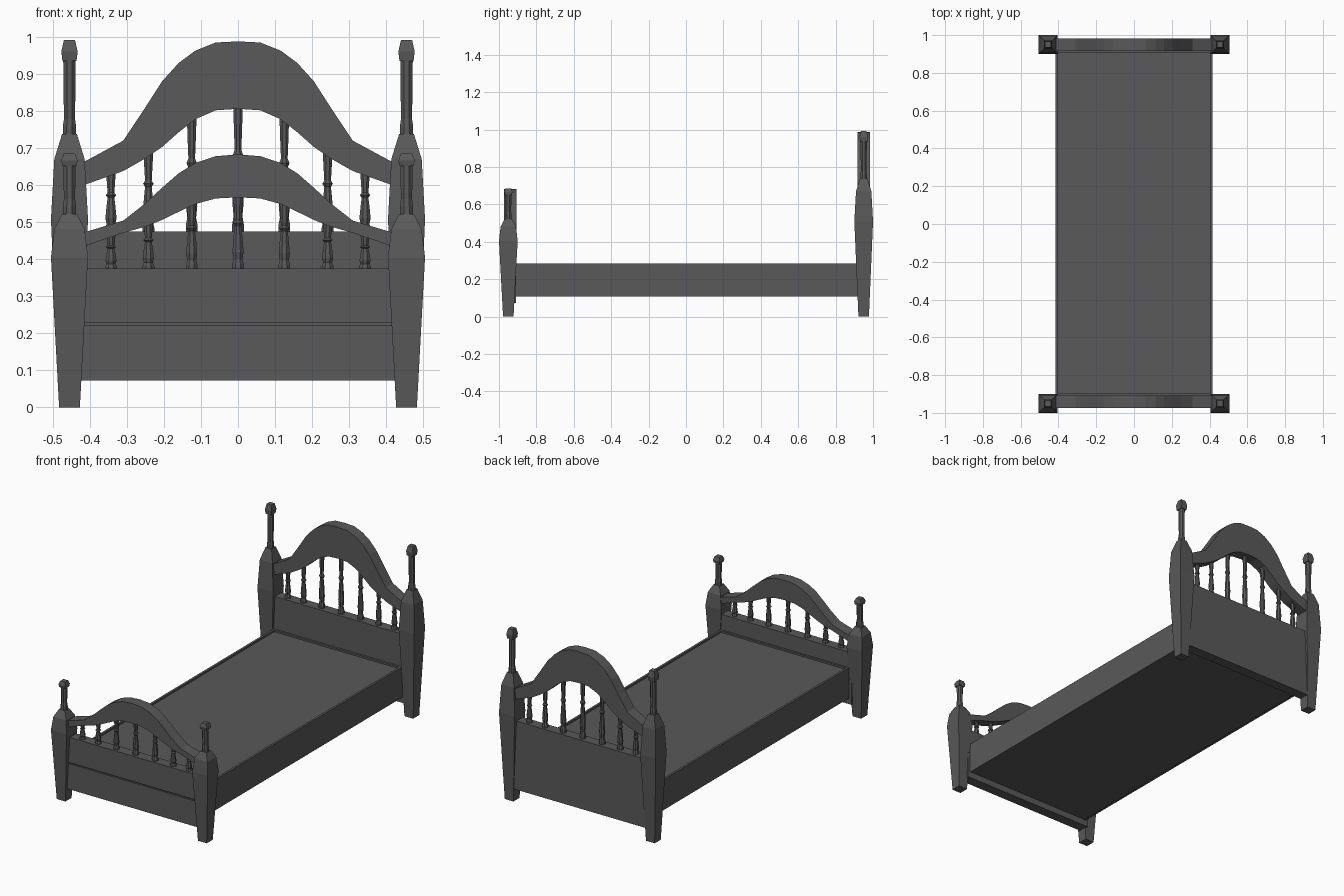
import bpy, bmesh, math
from mathutils import Vector

if "Cube" in bpy.data.objects:
    bpy.data.objects.remove(bpy.data.objects["Cube"], do_unlink=True)

wood = bpy.data.materials.new("dark grey")
wood.use_nodes = True
grey = (0.1, 0.1, 0.1, 1)
wood.diffuse_color = grey
wood.node_tree.nodes["Principled BSDF"].inputs["Base Color"].default_value = grey


def finish(name, bm):
    bmesh.ops.recalc_face_normals(bm, faces=bm.faces)
    mesh = bpy.data.meshes.new(name)
    bm.to_mesh(mesh)
    bm.free()
    mesh.materials.append(wood)
    obj = bpy.data.objects.new(name, mesh)
    bpy.context.collection.objects.link(obj)
    return obj


def box(name, x, y, z):
    """Box spanning the given (low, high) ranges."""
    bm = bmesh.new()
    bmesh.ops.create_cube(bm, size=1)
    for v in bm.verts:
        v.co = Vector([(r[0] + r[1]) / 2 + c * (r[1] - r[0])
                       for c, r in zip(v.co, (x, y, z))])
    return finish(name, bm)


def stack(bm, profile, sides, x, y):
    """Closed column of flat-sided rings; profile holds (half width, z)."""
    rings = []
    for half, z in profile:
        r = half / math.cos(math.pi / sides)
        ring = []
        for i in range(sides):
            a = math.tau * (i + 0.5) / sides
            ring.append(bm.verts.new((x + r * math.cos(a), y + r * math.sin(a), z)))
        rings.append(ring)
    for low, high in zip(rings, rings[1:]):
        for i in range(sides):
            j = (i + 1) % sides
            bm.faces.new((low[i], low[j], high[j], high[i]))
    bm.faces.new(rings[0])
    bm.faces.new(rings[-1])


def post(name, x, y, wide, shoulder, neck, knob, top):
    bm = bmesh.new()
    stack(bm, [(0.028, 0), (0.05, wide), (0.041, shoulder), (0.02, neck)], 4, x, y)
    stack(bm, [(0.018, neck - 0.01), (0.018, neck + 0.02), (0.015, neck + 0.04),
               (0.017, knob + 0.01)], 8, x, y)
    stack(bm, [(0.019, knob), (0.022, knob + (top - knob) * 0.45), (0.015, top)], 4, x, y)
    finish(name, bm)


def arch(name, xs, tops, bottoms, y0, y1):
    """Curved rail: mirrored strip of quads pulled through its thickness."""
    half = list(zip(xs, tops, bottoms))
    pts = [(-x, t, b) for x, t, b in reversed(half[1:])] + half
    bm = bmesh.new()
    cols = [(bm.verts.new((x, y0, t)), bm.verts.new((x, y0, b))) for x, t, b in pts]
    for a, b in zip(cols, cols[1:]):
        bm.faces.new((a[0], a[1], b[1], b[0]))
    ext = bmesh.ops.extrude_face_region(bm, geom=bm.faces[:])
    moved = [g for g in ext["geom"] if isinstance(g, bmesh.types.BMVert)]
    bmesh.ops.translate(bm, verts=moved, vec=(0, y1 - y0, 0))
    finish(name, bm)


def height_at(x, xs, zs):
    for i in range(len(xs) - 1):
        if xs[i] <= x <= xs[i + 1]:
            f = (x - xs[i]) / (xs[i + 1] - xs[i])
            return zs[i] + f * (zs[i + 1] - zs[i])
    return zs[-1]


# Turned spindle: (radius, fraction of its height)
TURNING = [(0.016, 0), (0.016, 0.05), (0.012, 0.12), (0.015, 0.22), (0.012, 0.42),
           (0.009, 0.56), (0.014, 0.6), (0.009, 0.64), (0.011, 0.8), (0.013, 1)]


def spindles(name, y, base, xs, bottoms):
    for x in (-0.343, -0.242, -0.125, 0, 0.125, 0.242, 0.343):
        top = height_at(abs(x), xs, bottoms) + 0.012
        bm = bmesh.new()
        stack(bm, [(r, base + f * (top - base)) for r, f in TURNING], 8, x, y)
        finish(name, bm)


# Corner posts
for side, s in (("left", 1), ("right", -1)):
    post("foot_post_" + side, s * 0.455, -0.95, 0.405, 0.481, 0.522, 0.651, 0.686)
    post("head_post_" + side, s * 0.455, 0.95, 0.508, 0.67, 0.738, 0.935, 0.992)

# Arched rails and their spindles
XS = [0, 0.06, 0.115, 0.16, 0.205, 0.25, 0.31, 0.43]
HEAD_TOP = [0.988, 0.985, 0.963, 0.93, 0.88, 0.81, 0.72, 0.655]
HEAD_LOW = [0.806, 0.802, 0.778, 0.743, 0.703, 0.672, 0.638, 0.595]
FOOT_TOP = [0.683, 0.678, 0.66, 0.632, 0.593, 0.551, 0.504, 0.468]
FOOT_LOW = [0.567, 0.564, 0.549, 0.528, 0.506, 0.488, 0.471, 0.43]
arch("head_arch", XS, HEAD_TOP, HEAD_LOW, 0.917, 0.983)
arch("foot_arch", XS, FOOT_TOP, FOOT_LOW, -0.973, -0.907)
spindles("head_spindle", 0.95, 0.475, XS, HEAD_LOW)
spindles("foot_spindle", -0.94, 0.375, XS, FOOT_LOW)

# End panels, the foot one split by a groove
wide = (-0.43, 0.43)
box("head_panel", wide, (0.92, 0.98), (0.075, 0.475))
box("foot_panel_upper", wide, (-0.968, -0.908), (0.228, 0.375))
box("foot_panel_lower", wide, (-0.968, -0.908), (0.072, 0.221))
box("foot_panel_core", wide, (-0.958, -0.91), (0.1, 0.3))

# Side rails, bed base and end ledges
for side, s in (("left", 1), ("right", -1)):
    box("side_rail_" + side, sorted((s * 0.402, s * 0.415)), (-0.93, 0.94), (0.107, 0.285))
box("bed_base", (-0.405, 0.405), (-0.92, 0.93), (0.109, 0.275))
box("head_ledge", (-0.403, 0.403), (0.908, 0.925), (0.11, 0.285))
box("foot_ledge", (-0.403, 0.403), (-0.91, -0.897), (0.11, 0.285))
